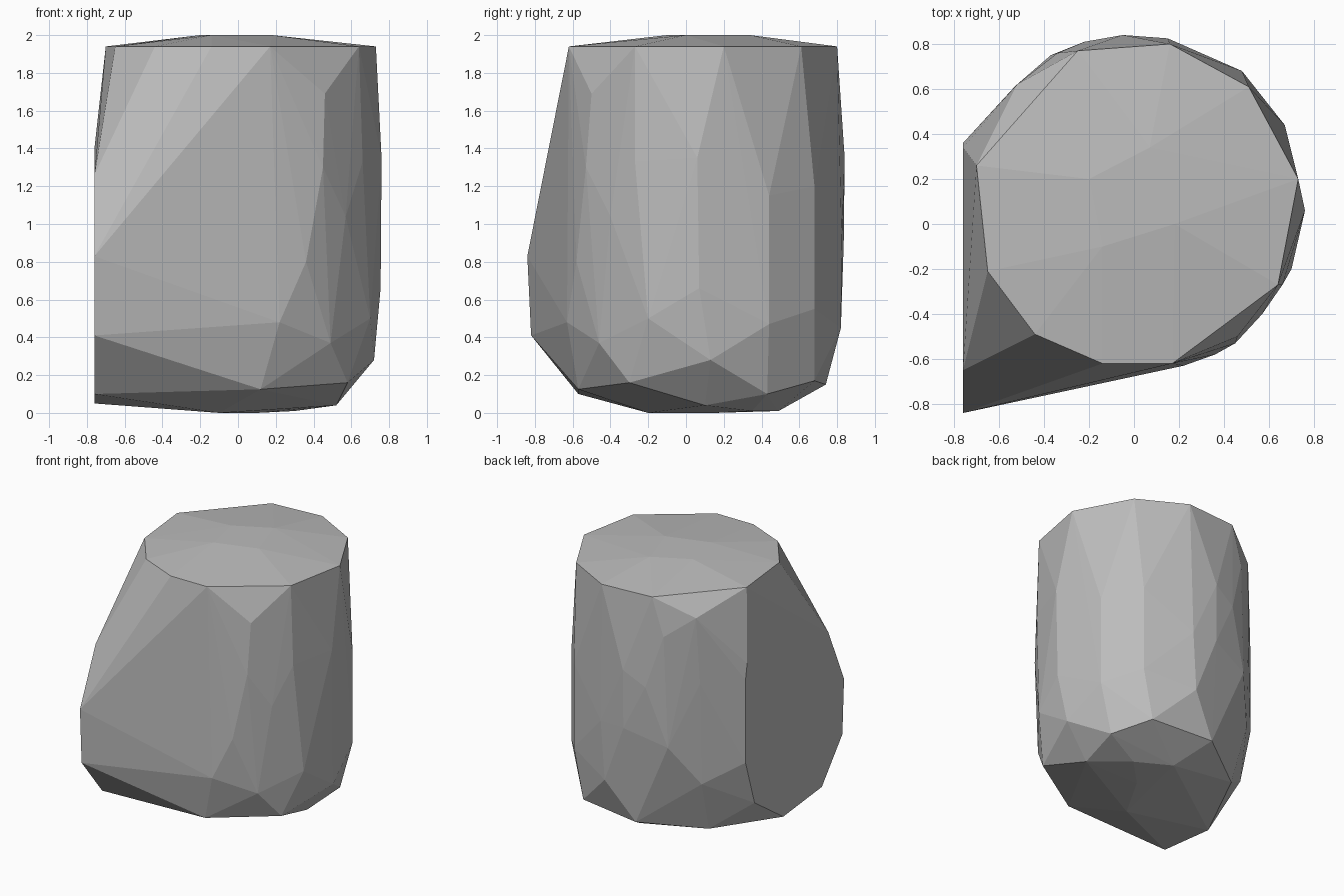
import bpy
import bmesh

# Remove only the default object
default_object = bpy.data.objects.get("Cube")
if default_object is not None:
    bpy.data.objects.remove(default_object, do_unlink=True)


def make_material(name, colour):
    material = bpy.data.materials.new(name)
    material.use_nodes = True
    material.diffuse_color = colour
    shader = material.node_tree.nodes.get("Principled BSDF")
    shader.inputs["Base Color"].default_value = colour
    return material


def add_ring(mesh, height, outline):
    """Add corner points that share one height."""
    for x, y in outline:
        mesh.verts.new((x, y, height))


def add_points(mesh, points):
    """Add corner points that each have their own height."""
    for point in points:
        mesh.verts.new(point)


def add_cut_face(mesh, x, profile):
    """Add the corners of the flat split side, given as (y, z)."""
    for y, z in profile:
        mesh.verts.new((x, y, z))


def finish_stone(mesh, name, material):
    """Wrap the corner points in a faceted convex skin."""
    result = bmesh.ops.convex_hull(mesh, input=mesh.verts[:])
    unused = {item for key in ("geom_interior", "geom_unused")
              for item in result[key] if isinstance(item, bmesh.types.BMVert)}
    bmesh.ops.delete(mesh, geom=list(unused), context="VERTS")
    bmesh.ops.recalc_face_normals(mesh, faces=mesh.faces[:])
    for face in mesh.faces:
        face.smooth = False
    data = bpy.data.meshes.new(name)
    mesh.to_mesh(data)
    mesh.free()
    data.materials.append(material)
    stone = bpy.data.objects.new(name, data)
    bpy.context.scene.collection.objects.link(stone)
    return stone


stone_grey = make_material("stone grey", (0.5, 0.5, 0.5, 1.0))
rock = bmesh.new()

# Low crown and the rim around it
add_ring(rock, 2, [(-.2, .2), (.07, .34), (.18, 0), (-.14, -.1)])
add_ring(rock, 1.94, [(-.7, .26), (-.25, .77), (.16, .8), (.51, .61), (.73, .2),
                      (.64, -.27), (.17, -.62), (-.14, -.62), (-.44, -.49), (-.65, -.21)])

# Flat split side with its sharp front corner
add_cut_face(rock, -.76, [(-.84, .83), (-.82, .41), (-.57, .1), (-.1, .05), (.25, .29),
                          (.36, .64), (.36, 1.28), (.34, 1.4), (-.65, 1.26)])

# Chipped front and left faces
add_points(rock, [(.46, -.5, 1.69), (.66, -.27, 1.33), (.45, -.53, 1.3), (.57, -.4, 1.04),
                  (.36, -.58, .8), (.22, -.63, .48), (.49, -.46, .37), (.7, -.2, .5),
                  (.76, .06, 1.35), (.755, .07, .66), (.67, .44, 1.15), (.67, .44, .47)])

# Chipped back faces
add_points(rock, [(.48, .68, 1.2), (.48, .68, .55), (-.05, .84, 1.35), (.15, .825, .9),
                  (-.05, .835, .9), (.12, .82, .45), (-.22, .81, 1.25), (-.34, .76, 1.65),
                  (-.52, .62, 1.79), (-.54, .6, 1.28), (-.37, .75, .8), (-.54, .58, .5)])

# Bevelled foot and underside
add_points(rock, [(.72, .13, .28), (.58, -.3, .16), (.12, -.57, .125), (.57, .43, .1),
                  (.4, .68, .17), (-.09, .74, .15), (-.4, .59, .3), (-.51, .45, .1),
                  (.52, .1, .04), (.3, .35, .01), (.05, .49, .01)])
add_ring(rock, 0, [(.1, .15), (-.1, -.2)])

finish_stone(rock, "faceted_rock", stone_grey)
